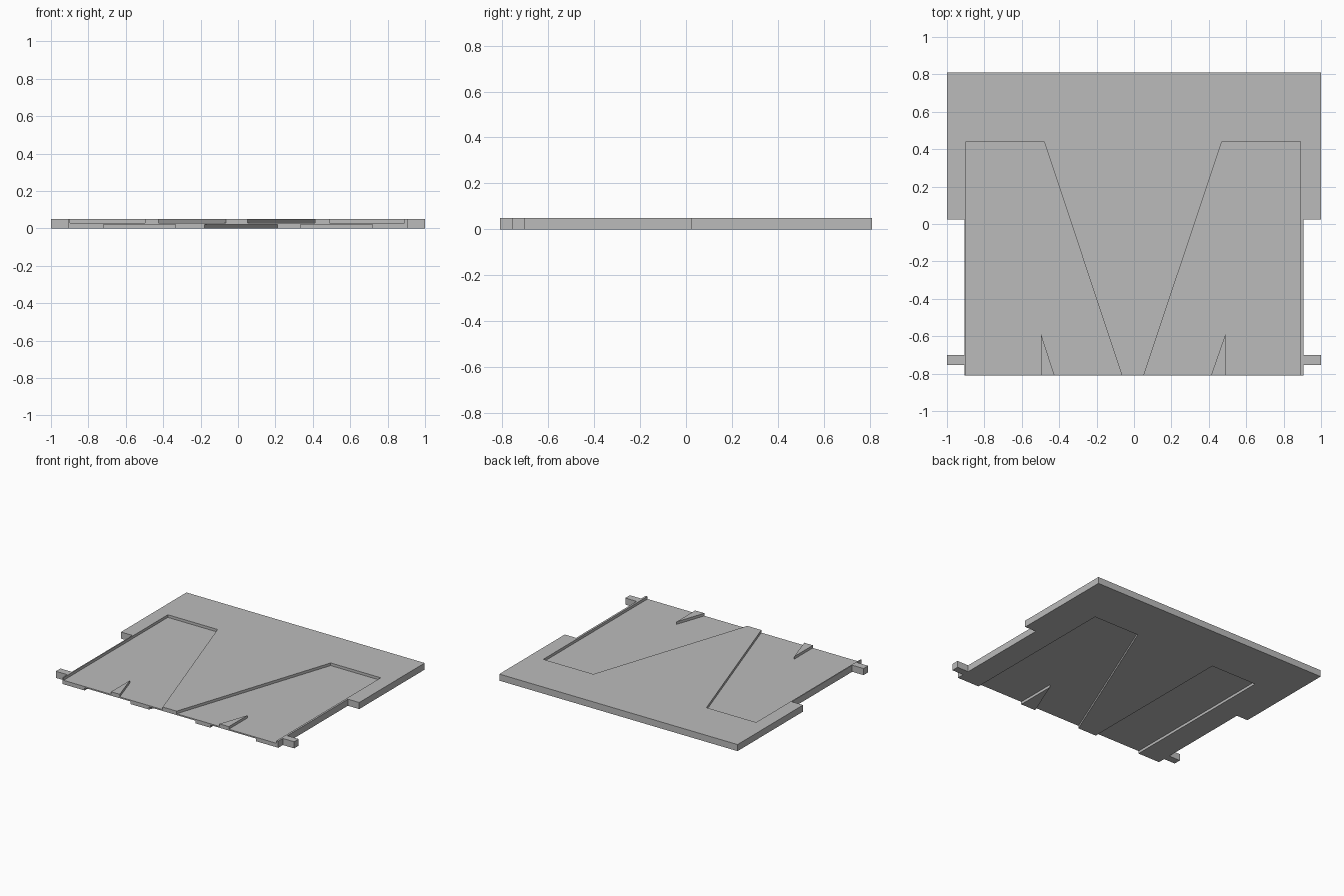
import bpy
import bmesh

if "Cube" in bpy.data.objects:
    bpy.data.objects.remove(bpy.data.objects["Cube"], do_unlink=True)

THICK = 0.05
FRONT, BACK = -0.81, 0.81
OUT = FRONT - 0.05          # cutters run past the front edge
POCKET_END = 0.44

grey = bpy.data.materials.new("plain grey")
grey.use_nodes = True
grey.diffuse_color = (0.5, 0.5, 0.5, 1)
grey.node_tree.nodes["Principled BSDF"].inputs["Base Color"].default_value = (0.5, 0.5, 0.5, 1)


def prism(name, outline, z0, z1):
    """Extrude a flat outline from z0 to z1."""
    bm = bmesh.new()
    face = bm.faces.new([bm.verts.new((x, y, z0)) for x, y in outline])
    grown = bmesh.ops.extrude_face_region(bm, geom=[face])["geom"]
    top = [v for v in grown if isinstance(v, bmesh.types.BMVert)]
    bmesh.ops.translate(bm, vec=(0, 0, z1 - z0), verts=top)
    bmesh.ops.recalc_face_normals(bm, faces=bm.faces)
    mesh = bpy.data.meshes.new(name)
    bm.to_mesh(mesh)
    bm.free()
    mesh.materials.append(grey)
    obj = bpy.data.objects.new(name, mesh)
    bpy.context.collection.objects.link(obj)
    return obj


def wedge_pocket(outer, inner, tip, island_outer, island_inner, apex):
    """Slanted pocket that leaves a small triangular island at the front edge."""
    return [(outer, POCKET_END), (inner, POCKET_END), (tip, FRONT), (tip, OUT),
            (island_inner, OUT), (island_inner, FRONT), (island_outer, apex),
            (island_outer, OUT), (outer, OUT)]


# Plate with side notches and a small tab on each side
half = [(1, BACK), (1, 0.025), (0.905, 0.025), (0.905, -0.70), (1, -0.70),
        (1, -0.755), (0.905, -0.755), (0.905, FRONT)]
plate = prism("grooved_plate", half + [(-x, y) for x, y in reversed(half)], 0, THICK)

# Shallow pockets in the top and the underside
cutters = [
    prism("top_right_cutter", wedge_pocket(-0.897, -0.48, -0.065, -0.498, -0.425, -0.585), 0.03, 0.1),
    prism("top_left_cutter", wedge_pocket(0.89, 0.47, 0.052, 0.49, 0.412, -0.585), 0.03, 0.1),
    prism("bottom_wedge_cutter", wedge_pocket(0.72, 0.335, -0.18, 0.335, 0.21, -0.50), -0.05, 0.02),
    prism("bottom_straight_cutter", [(-0.72, POCKET_END), (-0.335, POCKET_END),
                                     (-0.335, OUT), (-0.72, OUT)], -0.05, 0.02),
]
for cutter in cutters:
    cutter.hide_render = True
    cut = plate.modifiers.new(cutter.name, "BOOLEAN")
    cut.operation = "DIFFERENCE"
    cut.solver = "EXACT"
    cut.object = cutter

# Bake the cuts and drop the helpers
bpy.context.view_layer.update()
graph = bpy.context.evaluated_depsgraph_get()
baked = bpy.data.meshes.new_from_object(plate.evaluated_get(graph))
plate.modifiers.clear()
plate.data = baked
for cutter in cutters:
    bpy.data.objects.remove(cutter, do_unlink=True)
